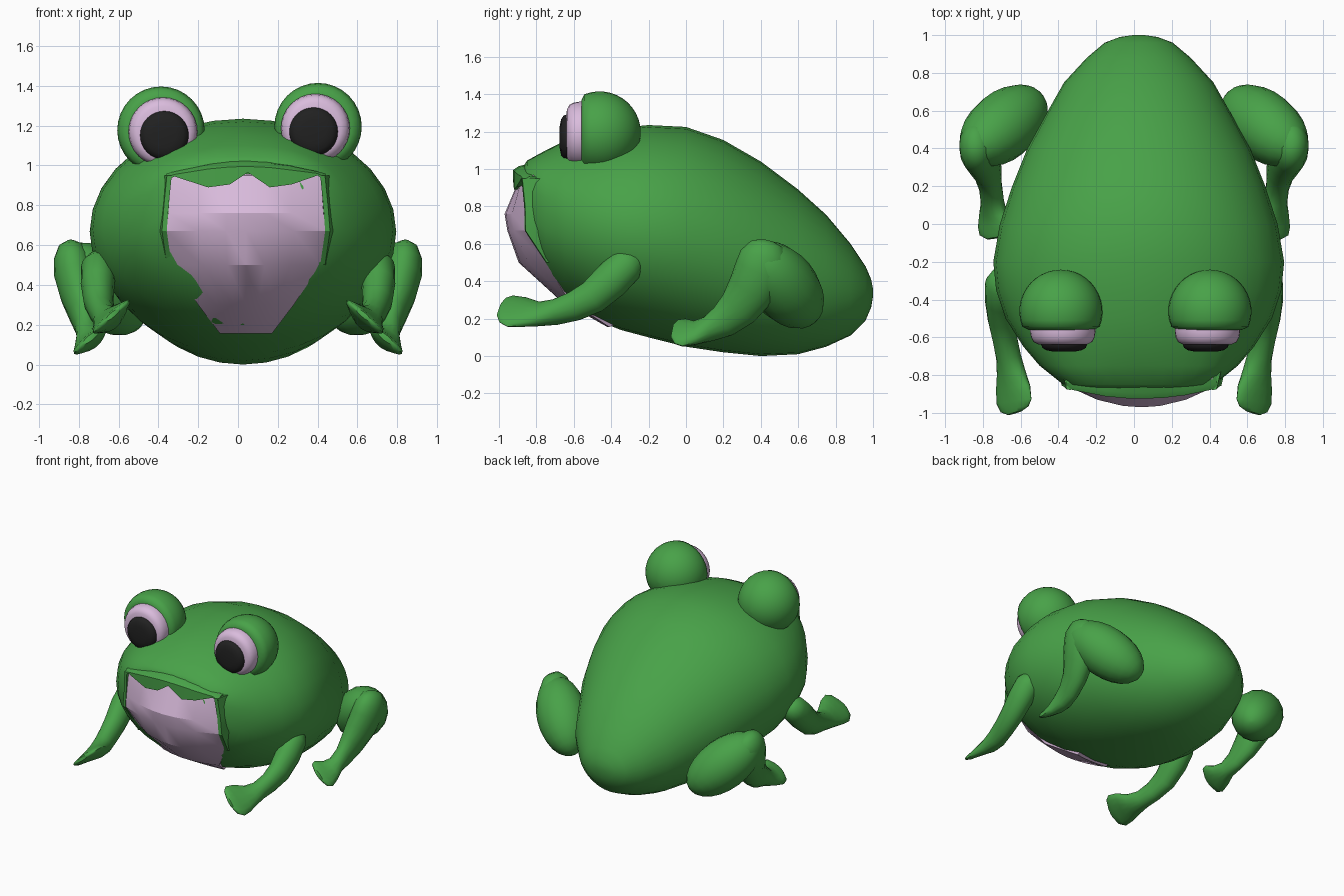
import bpy, bmesh, math
from mathutils import Vector

if "Cube" in bpy.data.objects:
    bpy.data.objects.remove(bpy.data.objects["Cube"])


def material(name, rgb):
    m = bpy.data.materials.new(name)
    m.diffuse_color = (*rgb, 1)
    m.use_nodes = True
    m.node_tree.nodes["Principled BSDF"].inputs["Base Color"].default_value = m.diffuse_color
    return m


GREEN = material("green_skin", (0.065, 0.36, 0.065))
LILAC = material("pale_lilac", (0.70, 0.50, 0.72))
BLACK = material("pupil_black", (0.015, 0.015, 0.015))


def finish(name, bm, mat, angle=45):
    bmesh.ops.recalc_face_normals(bm, faces=bm.faces)
    me = bpy.data.meshes.new(name)
    bm.to_mesh(me)
    bm.free()
    me.materials.append(mat)
    ob = bpy.data.objects.new(name, me)
    bpy.context.collection.objects.link(ob)
    bpy.ops.object.select_all(action='DESELECT')
    ob.select_set(True)
    bpy.context.view_layer.objects.active = ob
    bpy.ops.object.shade_smooth_by_angle(angle=math.radians(angle))
    return ob


def skin(bm, rings, closed=True):
    """Bridge successive point rings with quads."""
    vs = [[bm.verts.new(p) for p in r] for r in rings]
    n = len(vs[0])
    for a, b in zip(vs, vs[1:]):
        for i in range(n if closed else n - 1):
            j = (i + 1) % n
            bm.faces.new((a[i], a[j], b[j], b[i]))
    if closed:
        bm.faces.new(vs[0])
        bm.faces.new(vs[-1])


def limb(name, rings, side, n=16):
    """Sweep ovals (x, y, z, width, thickness, tilt) along a path."""
    pts = [Vector(r[:3]) for r in rings]
    out = []
    for k, r in enumerate(rings):
        t = (pts[min(k + 1, len(pts) - 1)] - pts[max(k - 1, 0)]).normalized()
        a = math.radians(r[5])
        u = Vector((math.cos(a), 0, -math.sin(a)))
        u = (u - t * u.dot(t)).normalized()
        v = t.cross(u)
        ring = []
        for i in range(n):
            w = 2 * math.pi * i / n
            p = pts[k] + u * r[3] * math.cos(w) + v * r[4] * math.sin(w)
            ring.append((p.x * side, p.y, p.z))
        out.append(ring)
    bm = bmesh.new()
    skin(bm, out)
    return finish(name, bm, GREEN)


def lathe(name, centre, profile, mat, n=32):
    """Turn (radius, y) profile about the y direction."""
    cx, cz = centre
    bm = bmesh.new()
    skin(bm, [[(cx + r * math.cos(2 * math.pi * i / n), y,
                cz + r * math.sin(2 * math.pi * i / n)) for i in range(n)]
              for r, y in profile])
    return finish(name, bm, mat, 55)


# Body: y, bottom z, top z, half width, squareness
sections = [(-.872, .68, 1.01, .30, 2.6), (-.85, .60, 1.045, .40, 2.8),
            (-.75, .42, 1.10, .525, 2.4), (-.65, .30, 1.15, .61, 2.1),
            (-.5, .20, 1.195, .705, 2), (-.35, .14, 1.22, .755, 2),
            (-.2, .10, 1.235, .77, 2), (0, .05, 1.225, .735, 2),
            (.2, .02, 1.155, .67, 2), (.4, .0, 1.04, .59, 2),
            (.6, .01, .89, .48, 2), (.75, .05, .755, .395, 2),
            (.88, .11, .60, .275, 2), (.96, .19, .48, .18, 2),
            (.99, .26, .41, .10, 2), (1.0, .32, .36, .03, 2)]
rings = []
for y, z0, z1, hw, e in sections:
    ring = []
    for i in range(32):
        w = 2 * math.pi * i / 32
        c, s = math.cos(w), math.sin(w)
        ring.append((.025 + hw * math.copysign(abs(c) ** (2 / e), c), y,
                     (z0 + z1) / 2 + (z1 - z0) / 2 * math.copysign(abs(s) ** (2 / e), s)))
    rings.append(ring)
bm = bmesh.new()
skin(bm, rings)
finish("body", bm, GREEN)

# Throat panel: z, half width, centre y, edge y
rows = [(.95, .375, -.89, -.855), (.76, .39, -.97, -.86), (.67, .40, -.955, -.855),
        (.50, .375, -.895, -.745), (.30, .24, -.675, -.63), (.155, .13, -.42, -.41)]
bm = bmesh.new()
skin(bm, [[(.04 + hw * t, yc + (ye - yc) * t * t, z) for t in (-1, -.6, -.25, 0, .25, .6, 1)]
          for z, hw, yc, ye in rows], closed=False)
# inward copy closes the panel against the body
ret = bmesh.ops.extrude_face_region(bm, geom=bm.faces[:])
bmesh.ops.translate(bm, vec=(0, .07, .03),
                    verts=[g for g in ret["geom"] if isinstance(g, bmesh.types.BMVert)])
finish("throat", bm, LILAC, 25)

# Upper lip with a scalloped lower edge
edge = [(-.36, .92), (-.32, .945), (-.15, .89), (-.04, .905), (.05, .965),
        (.16, .89), (.27, .905), (.40, .95), (.44, .92)]
lip = []
for x, z in edge:
    d = abs(x - .04)
    y = -.925 + .35 * d * d
    top = 1.015 - .35 * d * d
    lip.append([(x, y + .1, z), (x, y, z), (x, y, max(top - .02, z + .01)),
                (x, y + .03, top), (x * .97, y + .13, top + .025 - .2 * d * d)])
bm = bmesh.new()
skin(bm, lip)
finish("upper_lip", bm, GREEN, 30)

# Mouth rims running down both sides of the throat
for s, label in ((-1, "left"), (1, "right")):
    bm = bmesh.new()
    skin(bm, [[(.04 + s * (x + a), y + b, z) for a, b in
               ((-.012, 0), (.012, .005), (.035, .10), (-.012, .10))]
              for x, y, z in ((.385, -.88, .95), (.40, -.865, .80),
                              (.41, -.862, .67), (.385, -.75, .50))])
    finish(label + "_mouth_rim", bm, GREEN, 30)

# Eyes: ball cut flat in front, lilac disc, pupil
for label, cx, cz, dx in (("left", -.387, 1.177, .017), ("right", .402, 1.195, -.022)):
    R, cy = .22, -.462
    ball = [(max(.002, R * math.sin(a)), cy + R * math.cos(a))
            for a in (math.radians(112) * k / 12 for k in range(13))]
    ball.append((.17, -.56))
    lathe(label + "_eye_ball", (cx, cz), ball, GREEN)
    lathe(label + "_eye_white", (cx + dx * .6, cz - .008),
          [(.172, -.50), (.173, -.57), (.168, -.60), (.155, -.625), (.13, -.637), (.09, -.64)],
          LILAC)
    lathe(label + "_pupil", (cx + dx, cz - .025),
          [(.121, -.60), (.122, -.637), (.115, -.655), (.095, -.668), (.06, -.675)], BLACK)

for side, label in ((-1, "left"), (1, "right")):
    # Front leg ending in a tilted flat foot
    limb(label + "_front_leg", [
        (.69, -.255, .54, .02, .025, 0), (.695, -.27, .525, .06, .065, 0),
        (.70, -.315, .49, .088, .095, 0), (.705, -.40, .405, .085, .10, 0),
        (.70, -.50, .315, .075, .09, 0), (.685, -.60, .265, .065, .08, 10),
        (.665, -.70, .235, .065, .07, 22), (.65, -.79, .225, .085, .055, 34),
        (.64, -.87, .235, .115, .04, 40), (.635, -.94, .24, .124, .028, 42),
        (.632, -.98, .245, .10, .022, 42), (.63, -1.0, .25, .05, .012, 42)], side)
    # Thigh as a stretched ellipsoid
    axis = Vector((.6, -.5, .6)).normalized()
    c = Vector((.69, .52, .38))
    thigh = []
    for k in range(13):
        a = math.pi * (.02 + .96 * k / 12)
        p = c - axis * .305 * math.cos(a)
        r = .18 * math.sin(a)
        thigh.append((*p, r, r, 0))
    limb(label + "_thigh", thigh, side)
    # Shin and hind foot
    limb(label + "_shin", [
        (.84, .435, .62, .02, .03, 0), (.84, .43, .60, .06, .085, 0),
        (.835, .42, .54, .09, .13, 0), (.825, .40, .46, .10, .14, 0),
        (.80, .35, .355, .095, .13, 0), (.775, .28, .255, .075, .11, 0),
        (.76, .20, .185, .06, .09, 10), (.75, .12, .145, .06, .07, 25),
        (.745, .05, .125, .085, .05, 36), (.74, -.01, .125, .11, .034, 40),
        (.74, -.05, .13, .10, .026, 40), (.74, -.075, .135, .05, .014, 40)], side)
